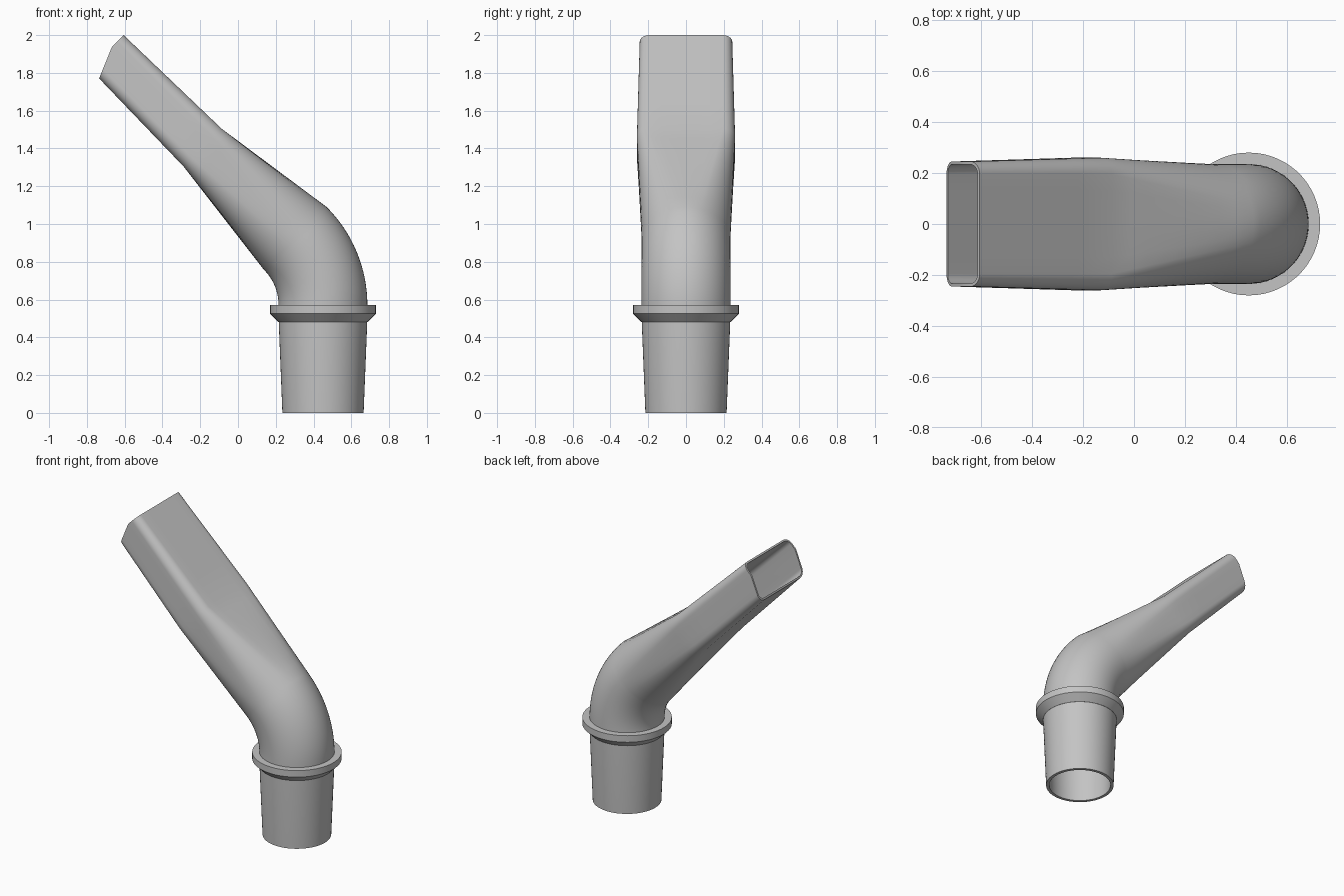
import bpy, bmesh
from math import sin, cos, pi, radians

cube = bpy.data.objects.get("Cube")
if cube:
    bpy.data.objects.remove(cube)

grey = bpy.data.materials.new("plain grey")
grey.use_nodes = True
grey.diffuse_color = (0.55, 0.55, 0.55, 1)
grey.node_tree.nodes["Principled BSDF"].inputs["Base Color"].default_value = grey.diffuse_color

AXIS_X = 0.45                       # axis of the upright socket
BEND_R, BEND_Z = 0.5, 0.57          # elbow radius and start height
CORNER, TOP, SIDE = 10, 3, 2        # segments per corner, half top, half side
QUAD = CORNER + TOP + SIDE


def circle(r):
    """Section points (across, outward), starting on the side."""
    n = 4 * QUAD
    return [(r * cos(2 * pi * i / n), r * sin(2 * pi * i / n)) for i in range(n)]


def rounded_rect(w, h, r):
    """Rounded rectangle with the same point count as circle()."""
    quad = [(w, (h - r) * i / SIDE) for i in range(SIDE)]
    for i in range(CORNER + 1):
        a = pi / 2 * i / CORNER
        quad.append((w - r + r * cos(a), h - r + r * sin(a)))
    quad += [((w - r) * (1 - i / TOP), h) for i in range(1, TOP + 1)]
    mirrored = [(-p, q) for p, q in reversed(quad)][1:]
    upper = quad + mirrored
    return upper + [(p, -q) for p, q in reversed(upper)][1:-1]


def place(section, x, z, angle, cut=0.0, cut_from=0.0, low=1.0):
    """Put a section in space; points below cut_from are pulled back."""
    ring = []
    for p, q in section:
        back = cut * max(0.0, (cut_from - q) / (cut_from + low))
        ring.append((x + q * cos(angle) + back * sin(angle), p,
                     z + q * sin(angle) - back * cos(angle)))
    return ring


def blend(a, b, steps):
    """Straight loft rings after a, up to and including b."""
    return [[tuple(u + (v - u) * k / steps for u, v in zip(m, n))
             for m, n in zip(a, b)] for k in range(1, steps + 1)]


def skin(inset):
    """Rings of one wall surface, from the socket to the mouth."""
    tip = inset * 0.6
    rings = [place(circle(0.215 - inset), AXIS_X, 0, 0),
             place(circle(0.235 - inset), AXIS_X, 0.5, 0)]
    for i in range(17):
        a = radians(45) * i / 16
        rings.append(place(circle(0.235 - inset), AXIS_X - BEND_R + BEND_R * cos(a),
                           BEND_Z + BEND_R * sin(a), a))
    a = radians(45)
    throat = place(rounded_rect(0.26 - tip, 0.142 - tip, 0.065 - tip), -0.187, 1.404, a)
    mouth = place(rounded_rect(0.245 - tip, 0.127 - tip, 0.05 - tip), -0.695, 1.91, a,
                  cut=0.07, cut_from=0.0385, low=0.127)
    rings += blend(rings[-1], throat, 8)
    rings += blend(throat, mouth, 4)
    return rings


def build(name, rings):
    """Join closed rings into a closed, hollow shell."""
    bm = bmesh.new()
    loops = [[bm.verts.new(p) for p in ring] for ring in rings]
    for i, ring in enumerate(loops):
        nxt = loops[(i + 1) % len(loops)]
        for j in range(len(ring)):
            k = (j + 1) % len(ring)
            bm.faces.new((ring[j], ring[k], nxt[k], nxt[j]))
    bmesh.ops.recalc_face_normals(bm, faces=bm.faces)
    mesh = bpy.data.meshes.new(name)
    bm.to_mesh(mesh)
    bm.free()
    mesh.materials.append(grey)
    obj = bpy.data.objects.new(name, mesh)
    bpy.context.collection.objects.link(obj)
    bpy.ops.object.select_all(action='DESELECT')
    obj.select_set(True)
    bpy.context.view_layer.objects.active = obj
    bpy.ops.object.shade_smooth_by_angle(angle=radians(30))
    return obj


# Hollow bent tube: outer wall up, inner wall back down
build("bent_nozzle_tube", skin(0) + skin(0.02)[::-1])

# Collar with a chamfered underside
profile = [(0.225, 0.48), (0.235, 0.48), (0.28, 0.525), (0.28, 0.57), (0.225, 0.57)]
build("stop_collar", [place(circle(r), AXIS_X, z, 0) for r, z in profile])
